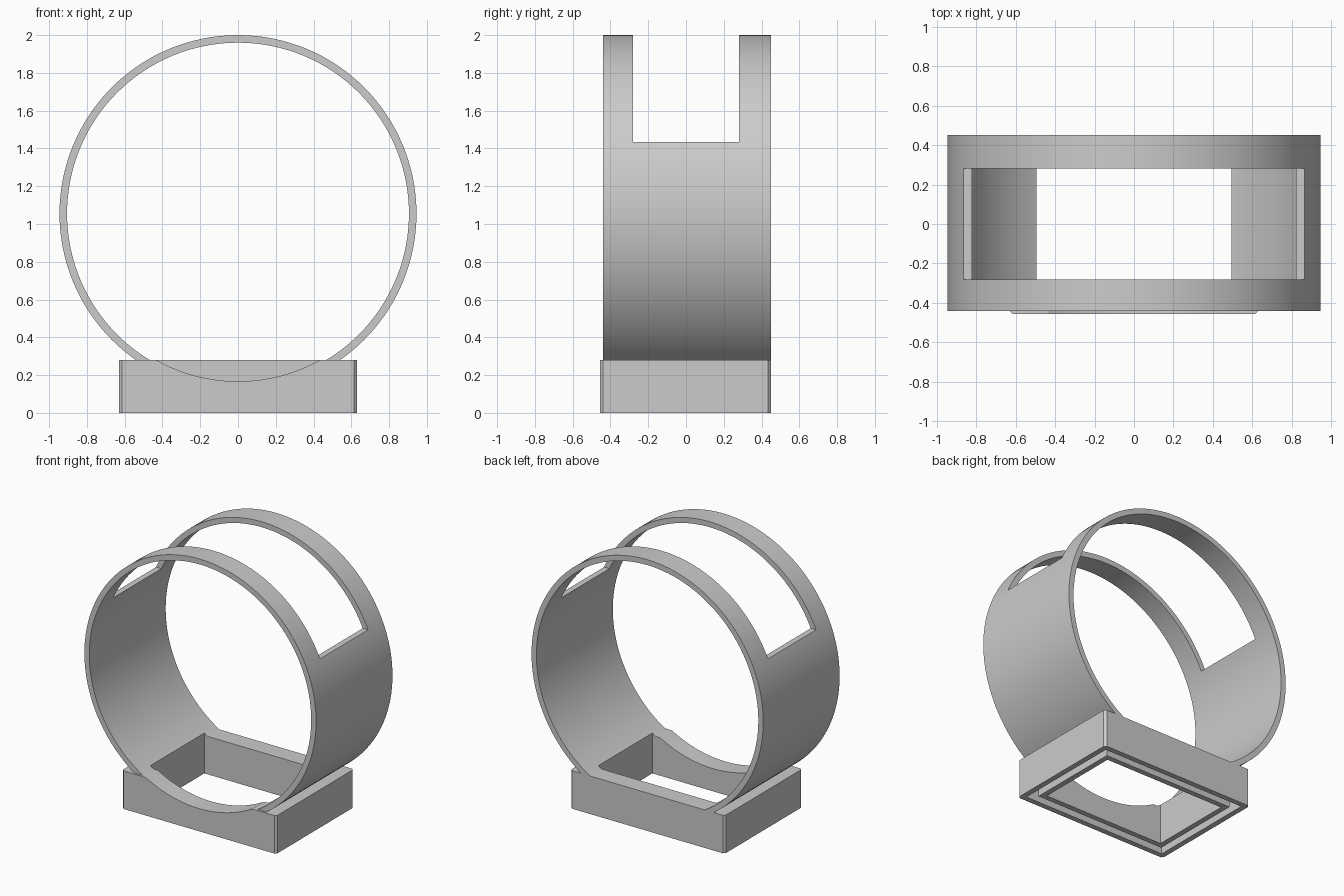
import bpy, bmesh, math

if "Cube" in bpy.data.objects:
    bpy.data.objects.remove(bpy.data.objects["Cube"])

AXIS_Z = 1.055          # height of the hoop's centre
OPEN_X, OPEN_Y = 0.495, 0.315

grey = bpy.data.materials.new("plain grey")
grey.diffuse_color = (0.6, 0.6, 0.6, 1)
grey.use_nodes = True
grey.node_tree.nodes["Principled BSDF"].inputs["Base Color"].default_value = grey.diffuse_color


def prism(name, outline, lo, hi, along="z"):
    """Extrude an outline along z, or along y for (x, z) outlines."""
    bm = bmesh.new()
    place = (lambda p, d: (p[0], p[1], d)) if along == "z" else (lambda p, d: (p[0], d, p[1]))
    a = [bm.verts.new(place(p, lo)) for p in outline]
    b = [bm.verts.new(place(p, hi)) for p in outline]
    bm.faces.new(a)
    bm.faces.new(b)
    n = len(a)
    for i in range(n):
        j = (i + 1) % n
        bm.faces.new((a[i], a[j], b[j], b[i]))
    bmesh.ops.recalc_face_normals(bm, faces=bm.faces)
    me = bpy.data.meshes.new(name)
    bm.to_mesh(me)
    bm.free()
    me.materials.append(grey)
    ob = bpy.data.objects.new(name, me)
    bpy.context.collection.objects.link(ob)
    return ob


def rect(x, y0, y1, c=0.0):
    """Rectangle outline, with corners chamfered by c."""
    if not c:
        return [(-x, y0), (x, y0), (x, y1), (-x, y1)]
    return [(-x + c, y0), (x - c, y0), (x, y0 + c), (x, y1 - c),
            (x - c, y1), (-x + c, y1), (-x, y1 - c), (-x, y0 + c)]


def circle(r, n=128):
    return [(r * math.cos(2 * math.pi * i / n), AXIS_Z + r * math.sin(2 * math.pi * i / n))
            for i in range(n)]


def combine(target, other, op):
    """Apply a boolean and remove the second object."""
    m = target.modifiers.new(op, "BOOLEAN")
    m.operation, m.object, m.solver = op, other, "EXACT"
    bpy.context.view_layer.objects.active = target
    bpy.ops.object.modifier_apply(modifier=m.name)
    bpy.data.objects.remove(other, do_unlink=True)


# Base block with a rectangular opening
base = prism("hoop_on_base", rect(0.63, -0.455, 0.45, 0.015), 0, 0.28)
combine(base, prism("opening", rect(OPEN_X, -OPEN_Y, OPEN_Y), -0.5, 0.6), "DIFFERENCE")

# Groove running round the underside
groove = prism("groove", rect(0.59, -0.415, 0.41), -0.1, 0.09)
combine(groove, prism("island", rect(0.535, -0.355, 0.355), -0.3, 0.3), "DIFFERENCE")
combine(base, groove, "DIFFERENCE")

# Curved dip in the front wall
combine(base, prism("dip", circle(0.888), -0.7, 0, "y"), "DIFFERENCE")

# Hoop, open at the top window and above the base opening
hoop = prism("hoop", circle(0.945), -0.44, 0.45, "y")
combine(hoop, prism("bore", circle(0.905), -1, 1, "y"), "DIFFERENCE")
combine(hoop, prism("window", rect(1.2, -0.28, 0.28), 1.435, 2.5), "DIFFERENCE")
combine(hoop, prism("opening", rect(OPEN_X, -OPEN_Y, OPEN_Y), -0.5, 0.6), "DIFFERENCE")
combine(base, hoop, "UNION")

# Smooth the curved faces only
bpy.ops.object.select_all(action="DESELECT")
base.select_set(True)
bpy.context.view_layer.objects.active = base
bpy.ops.object.shade_smooth_by_angle(angle=math.radians(25))
